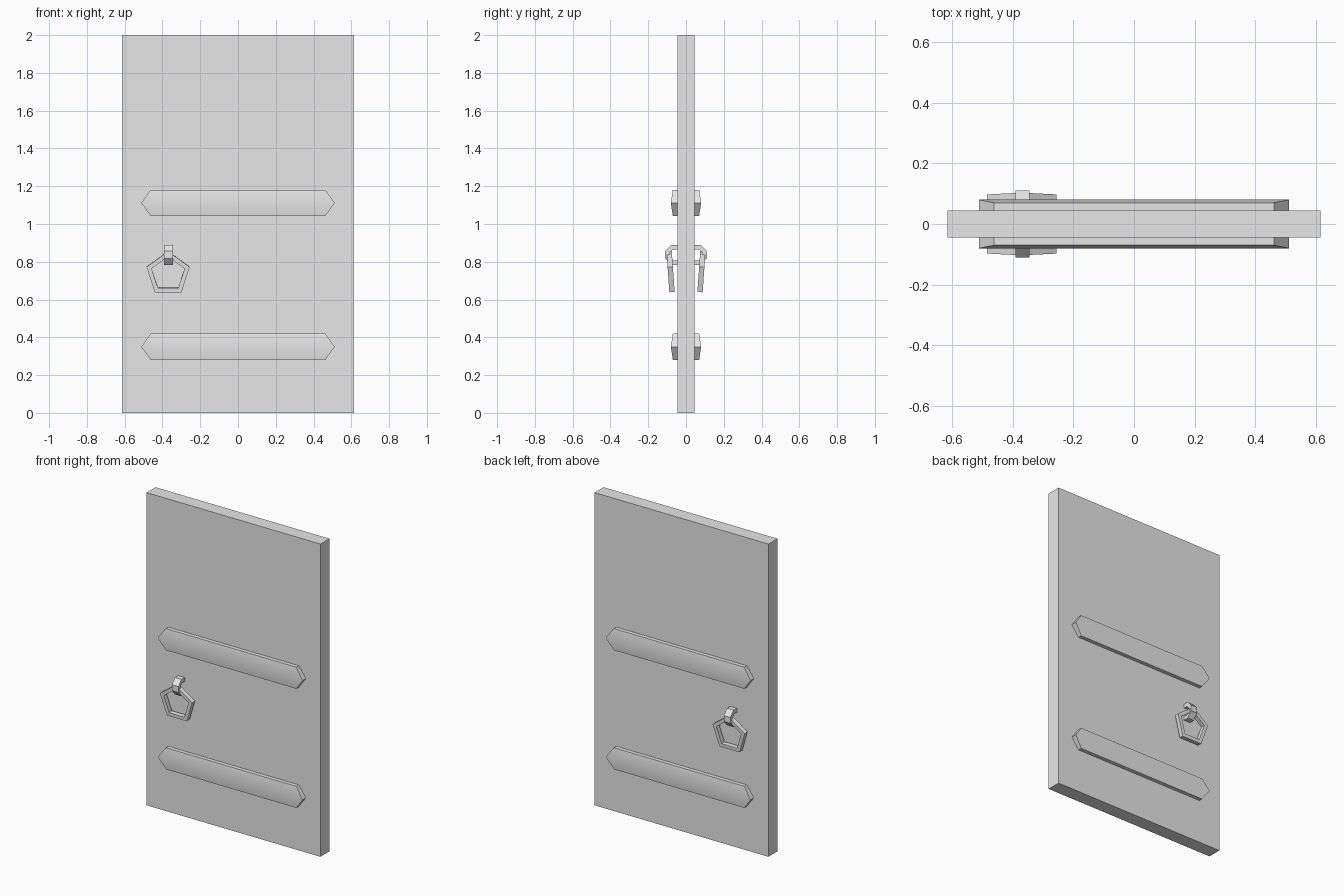
import bpy, bmesh, math
from mathutils import Vector, Matrix

cube = bpy.data.objects.get("Cube")
if cube:
    bpy.data.objects.remove(cube, do_unlink=True)

grey = bpy.data.materials.new("plain_grey")
grey.use_nodes = True
grey.diffuse_color = (0.8, 0.8, 0.8, 1)
grey.node_tree.nodes["Principled BSDF"].inputs["Base Color"].default_value = (0.8, 0.8, 0.8, 1)

HALF_W, HALF_T, HEIGHT = 0.615, 0.045, 2.0


def finish(bm, name, both_sides=True):
    """Turn a bmesh into an object, mirrored to the back of the door if asked."""
    bmesh.ops.recalc_face_normals(bm, faces=bm.faces)
    mesh = bpy.data.meshes.new(name)
    bm.to_mesh(mesh)
    bm.free()
    mesh.materials.append(grey)
    obj = bpy.data.objects.new(name, mesh)
    bpy.context.collection.objects.link(obj)
    if both_sides:
        mirror = obj.modifiers.new("back_copy", 'MIRROR')
        mirror.use_axis = (False, True, False)
        mirror.use_clip = False
        mirror.use_mirror_merge = False
    return obj


def prism(points, offset):
    """Extrude a closed outline along an offset."""
    bm = bmesh.new()
    face = bm.faces.new([bm.verts.new(p) for p in points])
    new = bmesh.ops.extrude_face_region(bm, geom=[face], use_keep_orig=True)["geom"]
    bmesh.ops.translate(bm, vec=offset, verts=[v for v in new if isinstance(v, bmesh.types.BMVert)])
    return bm


# Door slab
bm = bmesh.new()
bmesh.ops.create_cube(bm, size=1)
bmesh.ops.scale(bm, vec=(2 * HALF_W, 2 * HALF_T, HEIGHT), verts=bm.verts)
bmesh.ops.translate(bm, vec=(0, 0, HEIGHT / 2), verts=bm.verts)
finish(bm, "door_panel", both_sides=False)


# Pointed cross bars with a soft central ridge
def cross_bar(name, z):
    tip, shoulder, half_h = 0.512, 0.462, 0.069
    bm = bmesh.new()

    def row(y_edge, y_mid):
        spots = [(-tip, 0), (-shoulder, half_h), (shoulder, half_h),
                 (tip, 0), (shoulder, -half_h), (-shoulder, -half_h)]
        return [bm.verts.new((x, -(y_edge if h else y_mid), z + h)) for x, h in spots]

    back = row(HALF_T - 0.005, HALF_T - 0.005)
    front = row(0.07, 0.08)
    for i in range(6):
        j = (i + 1) % 6
        bm.faces.new((back[i], back[j], front[j], front[i]))
    bm.faces.new(front[:4])
    bm.faces.new((front[3], front[4], front[5], front[0]))
    bm.faces.new(back)
    obj = finish(bm, name)
    bpy.ops.object.select_all(action='DESELECT')
    obj.select_set(True)
    bpy.context.view_layer.objects.active = obj
    bpy.ops.object.shade_smooth_by_angle(angle=math.radians(30))


cross_bar("upper_cross_bar", 1.112)
cross_bar("lower_cross_bar", 0.35)

# Staple that holds the ring, a thick half octagon loop
HANDLE_X = -0.368
outer = [(0.04, 0.89), (0.078, 0.89), (0.11, 0.856), (0.11, 0.818), (0.078, 0.782), (0.04, 0.782)]
inner = [(0.04, 0.806), (0.07, 0.806), (0.085, 0.824), (0.085, 0.85), (0.07, 0.864), (0.04, 0.864)]
bm = prism([(HANDLE_X - 0.023, -y, z) for y, z in outer + inner], (0.046, 0, 0))
finish(bm, "ring_staple")

# Five sided pull ring, its lower edge leaning away from the door
bm = bmesh.new()
RADIUS, BAND, DEPTH = 0.12, 0.028, 0.028
loops = []
for r, y in ((RADIUS, 0), (RADIUS, DEPTH), (RADIUS - BAND, DEPTH), (RADIUS - BAND, 0)):
    loops.append([bm.verts.new((r * math.sin(a), y - DEPTH / 2, r * math.cos(a)))
                  for a in (math.tau * k / 5 for k in range(5))])
for a, b in zip(loops, loops[1:] + loops[:1]):
    for i in range(5):
        j = (i + 1) % 5
        bm.faces.new((a[i], a[j], b[j], b[i]))
bm.transform(Matrix.Translation(Vector((-0.37, -0.081, 0.736))) @ Matrix.Rotation(math.radians(4), 4, 'X'))
finish(bm, "pull_ring")
